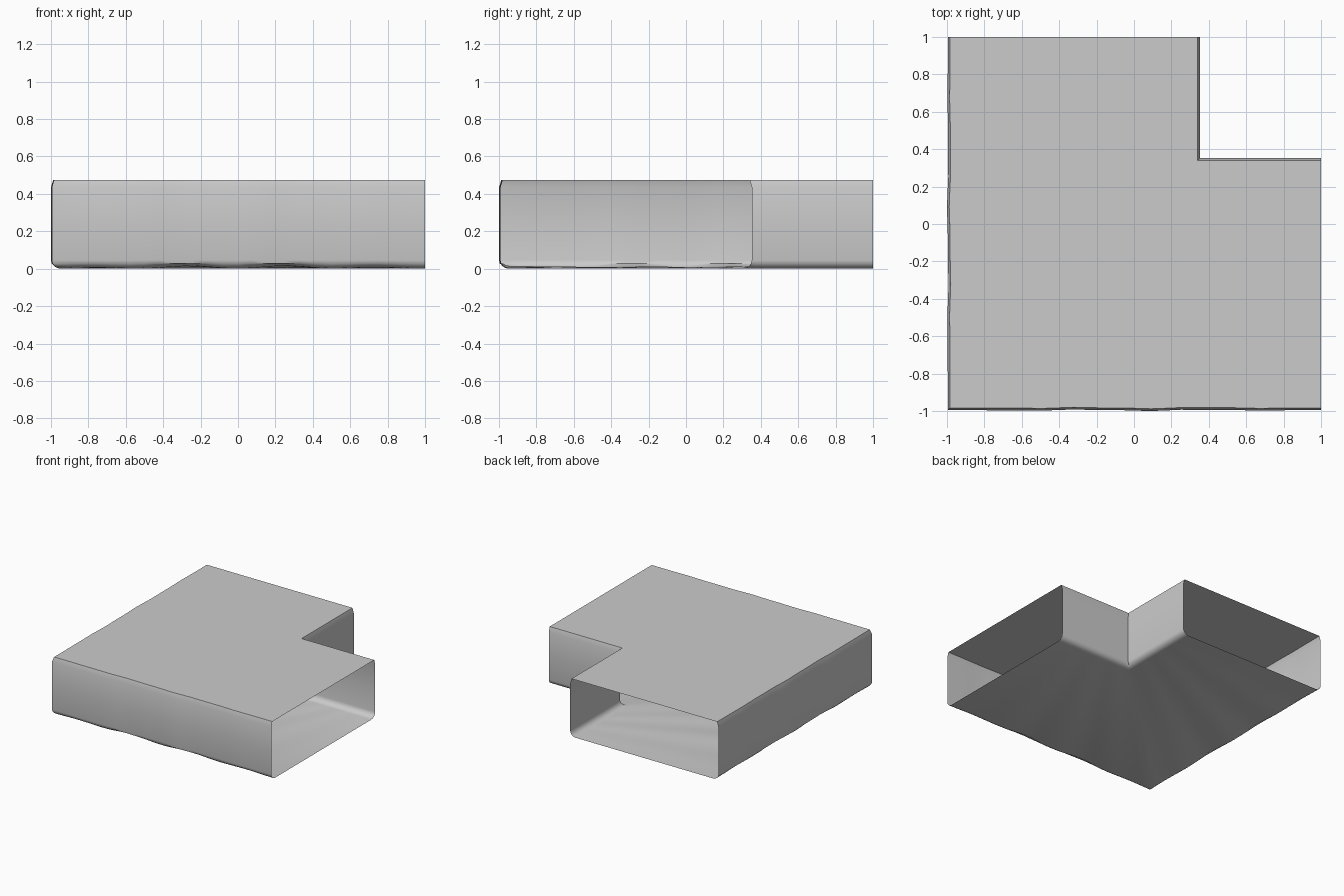
import bpy, bmesh, math

cube = bpy.data.objects.get("Cube")
if cube:
    bpy.data.objects.remove(cube, do_unlink=True)

# Single flat grey
grey = bpy.data.materials.new("plain_grey")
grey.use_nodes = True
COLOR = (0.6, 0.6, 0.6, 1)
grey.diffuse_color = COLOR
grey.node_tree.nodes["Principled BSDF"].inputs["Base Color"].default_value = COLOR

HEIGHT, OUTER, INNER, STEPS = 0.475, -0.995, 0.352, 24


def wall(u, side, radius):
    """Section of one wall from the floor up: rounded foot, upright, slight lean at the roof."""
    pts = []
    for i in range(5):
        a = math.pi / 2 * i / 4
        pts.append((u + side * radius * (math.sin(a) - 1), radius * 0.9 * (1 - math.cos(a))))
    pts += [(u, HEIGHT * 0.5), (u, HEIGHT - 0.04), (u - side * 0.012, HEIGHT)]
    return pts


# Closed tube section, swept round a mitred corner to both open ends
section = wall(OUTER, -1, 0.05) + wall(INNER, 1, 0.05)[::-1]
FOOT = 8


def ripple(index, t):
    """Gentle dents along the outer wall, fading out at the open ends and the corner."""
    if index >= FOOT:
        return 0, 0
    fade = math.sin(math.pi * t)
    wave = math.sin(19 * t + 1) + 0.6 * math.sin(43 * t)
    rise = 0.008 * (1 + math.sin(23 * t)) if index < 3 else 0
    return 0.003 * fade * wave, rise * fade


bm = bmesh.new()
rings = []
for s in range(2 * STEPS + 1):
    ring = []
    t = abs(s - STEPS) / STEPS
    for i, (u, z) in enumerate(section):
        du, dz = ripple(i, t)
        along = u + (1 - u) * t
        across = u + du
        xy = (along, across) if s < STEPS else (across, along)
        ring.append(bm.verts.new((*xy, z + dz)))
    rings.append(ring)

n = len(section)
for a, b in zip(rings, rings[1:]):
    for i in range(n):
        j = (i + 1) % n
        bm.faces.new((a[i], a[j], b[j], b[i]))
bmesh.ops.recalc_face_normals(bm, faces=bm.faces)
# Make the roof face upwards
roof = [f for f in bm.faces if f.calc_center_median().z > HEIGHT - 0.001]
if roof[0].normal.z < 0:
    bmesh.ops.reverse_faces(bm, faces=bm.faces)

mesh = bpy.data.meshes.new("corner_duct")
bm.to_mesh(mesh)
bm.free()
mesh.materials.append(grey)
duct = bpy.data.objects.new("corner_duct", mesh)
bpy.context.collection.objects.link(duct)

# Smooth walls, crisp roof and corner edges
bpy.ops.object.select_all(action="DESELECT")
duct.select_set(True)
bpy.context.view_layer.objects.active = duct
bpy.ops.object.shade_smooth_by_angle(angle=math.radians(50))
